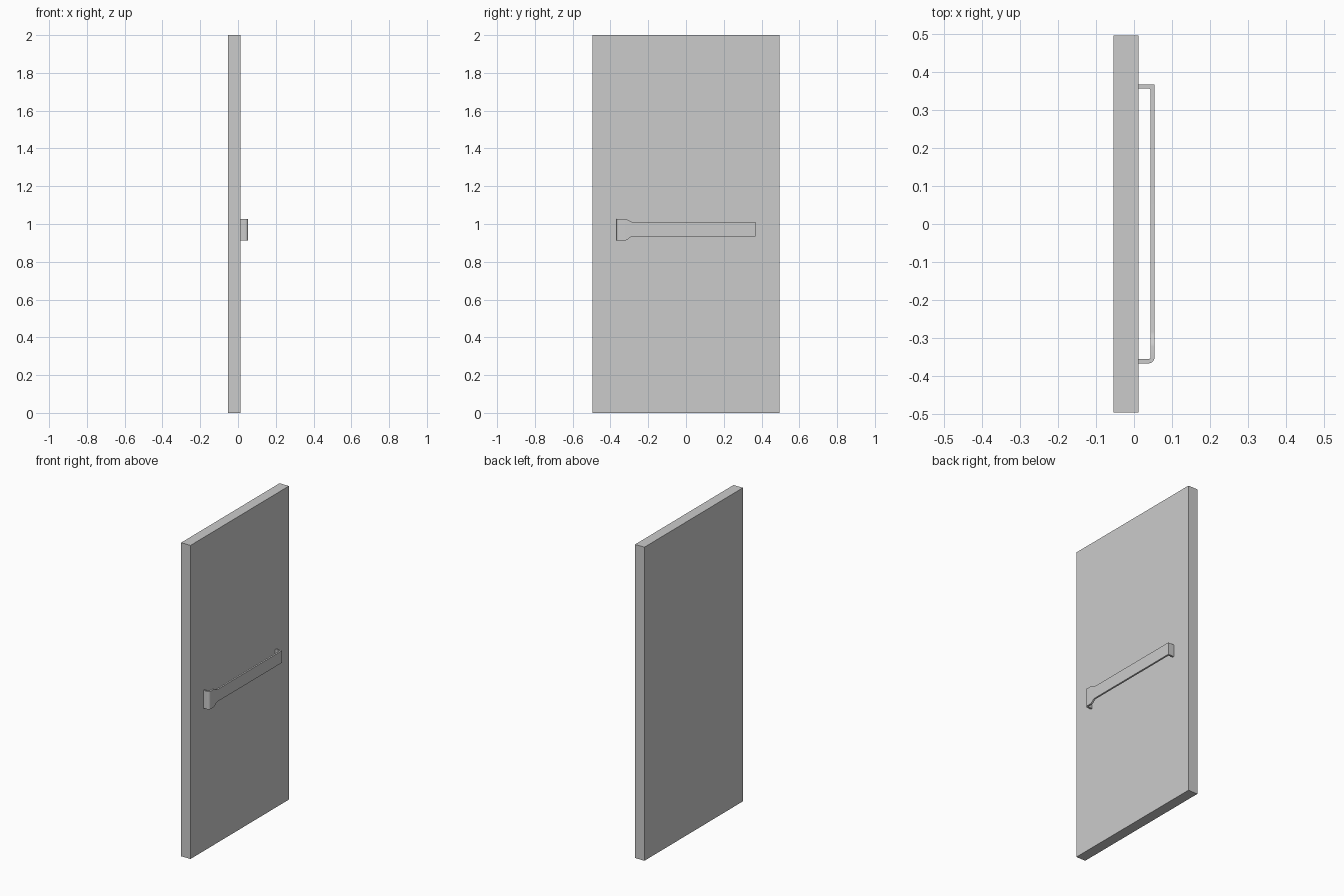
import bpy, bmesh
from math import sin, cos, pi

if "Cube" in bpy.data.objects:
    bpy.data.objects.remove(bpy.data.objects["Cube"])


def make_object(name, bm):
    bmesh.ops.recalc_face_normals(bm, faces=bm.faces)
    mesh = bpy.data.meshes.new(name)
    bm.to_mesh(mesh)
    bm.free()
    obj = bpy.data.objects.new(name, mesh)
    bpy.context.collection.objects.link(obj)
    return obj


# Door slab
X_BACK, X_FACE, HALF_W, HEIGHT = -0.054, 0.012, 0.496, 2.0
bm = bmesh.new()
bmesh.ops.create_cube(bm, size=1)
for v in bm.verts:
    v.co.x = X_FACE if v.co.x > 0 else X_BACK
    v.co.y *= 2 * HALF_W
    v.co.z = (v.co.z + 0.5) * HEIGHT
make_object("door_slab", bm)

# Push bar: stations of (outer x, outer y, inner x, inner y, flare), flare 1 = wide end
stations = [(X_FACE, -0.367, X_FACE, -0.356, 1)]
# rounded bend at the wide end
CX, CY, R_OUT, R_IN = 0.038, -0.351, 0.016, 0.005
for i in range(9):
    a = -pi / 2 + i / 8 * pi / 2
    stations.append((CX + R_OUT * cos(a), CY + R_OUT * sin(a),
                     CX + R_IN * cos(a), CY + R_IN * sin(a), 1))
# S-shaped taper from the wide end to the narrow bar
for i in range(9):
    t = i / 8
    y = -0.322 + 0.038 * t
    stations.append((0.054, y, 0.043, y, 1 - t * t * (3 - 2 * t)))
# square bend at the narrow end
stations += [(0.054, 0.353, 0.043, 0.353, 0),
             (0.054, 0.368, 0.042, 0.356, 0),
             (0.039, 0.368, 0.039, 0.357, 0),
             (X_FACE, 0.368, X_FACE, 0.357, 0)]

bm = bmesh.new()
rings = []
for ox, oy, ix, iy, flare in stations:
    low = 0.934 - 0.021 * flare
    high = 1.011 + 0.016 * flare
    rings.append([bm.verts.new(p) for p in
                  ((ox, oy, low), (ox, oy, high), (ix, iy, high), (ix, iy, low))])
for a, b in zip(rings, rings[1:]):
    for k in range(4):
        n = (k + 1) % 4
        bm.faces.new((a[k], a[n], b[n], b[k]))
bm.faces.new(rings[0])
bm.faces.new(rings[-1])
bar = make_object("push_bar", bm)

# Smooth the bend and taper, keep the edges crisp
bpy.context.view_layer.objects.active = bar
bar.select_set(True)
bpy.ops.object.shade_smooth_by_angle(angle=pi / 6)
